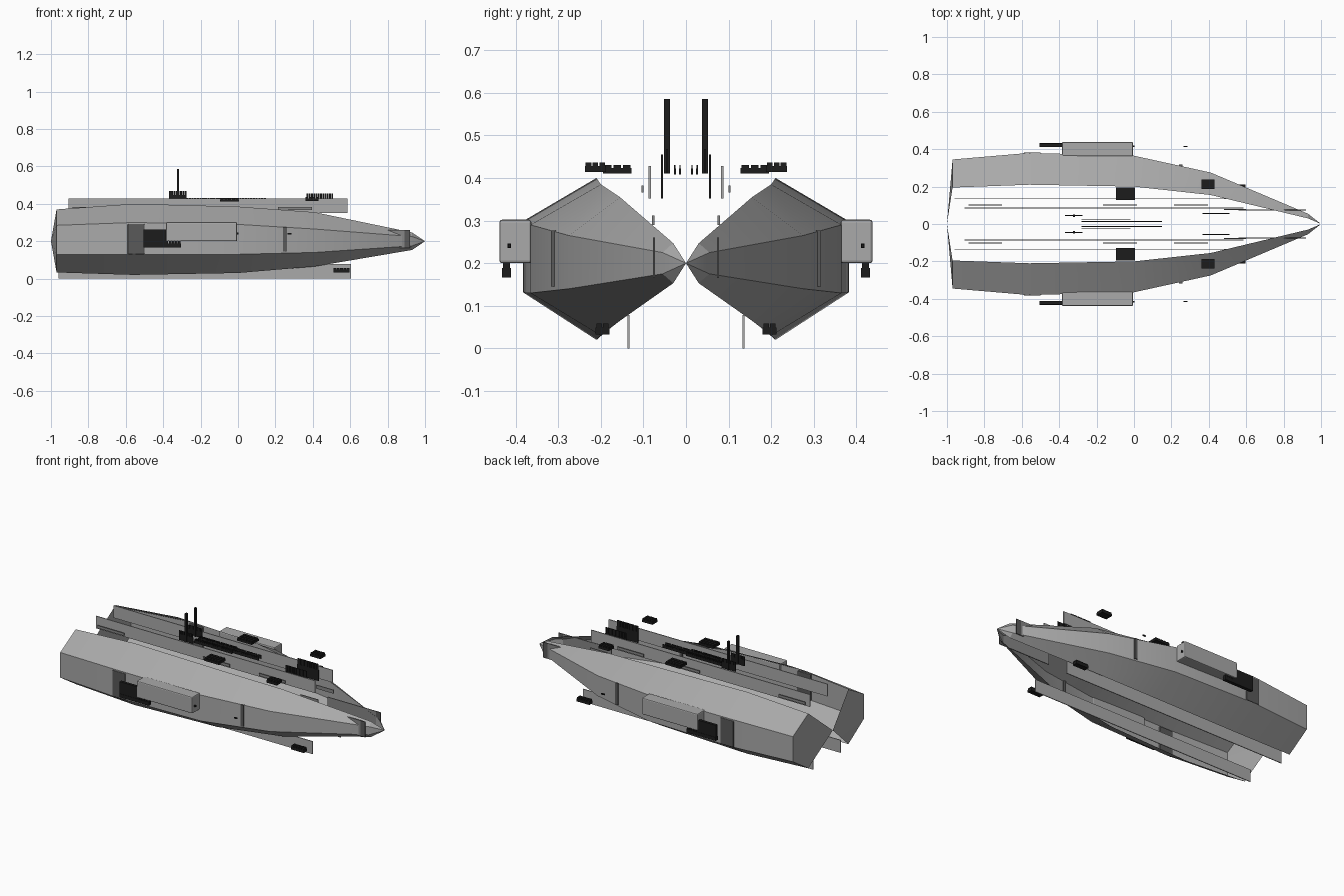
import bpy, bmesh, math

cube = bpy.data.objects.get("Cube")
if cube:
    bpy.data.objects.remove(cube, do_unlink=True)


def material(name, v):
    m = bpy.data.materials.new(name)
    m.use_nodes = True
    m.diffuse_color = (v, v, v, 1)
    m.node_tree.nodes["Principled BSDF"].inputs["Base Color"].default_value = (v, v, v, 1)
    return m


HULL = material("hull grey", 0.4)
MID = material("panel grey", 0.24)
DARK = material("dark grey", 0.1)
BLACK = material("black", 0.012)


def finish(name, bm, mat):
    me = bpy.data.meshes.new(name)
    bm.to_mesh(me)
    bm.free()
    me.materials.append(mat)
    ob = bpy.data.objects.new(name, me)
    bpy.context.collection.objects.link(ob)
    return ob


def add_box(bm, xs, ys, zs):
    """Box from ranges along each axis."""
    verts = bmesh.ops.create_cube(bm, size=1)["verts"]
    for v in verts:
        for i, (a, b) in enumerate((xs, ys, zs)):
            v.co[i] = (a + b) / 2 + v.co[i] * (b - a)


def pair(name, mat, xs, ys, zs, bevel=0.0):
    """A box and its mirror image across the centreline."""
    for side, s in (("left", 1), ("right", -1)):
        bm = bmesh.new()
        add_box(bm, xs, sorted((s * ys[0], s * ys[1])), zs)
        ob = finish(f"{name}_{side}", bm, mat)
        if bevel:
            mod = ob.modifiers.new("Bevel", "BEVEL")
            mod.width = bevel
            mod.segments = 2


def plate(name, mat, xs, y, zs, t=0.005):
    pair(name, mat, xs, (y - t / 2, y + t / 2), zs)


def ribbed(name, xs, ys, zs, count, across):
    """Black equipment block with a row of ribs along its top."""
    for side, s in (("left", 1), ("right", -1)):
        bm = bmesh.new()
        y0, y1 = sorted((s * ys[0], s * ys[1]))
        mid = zs[0] + (zs[1] - zs[0]) * 0.65
        add_box(bm, xs, (y0, y1), (zs[0], mid))
        dx = (xs[1] - xs[0]) / count
        dy = (y1 - y0) / across
        for i in range(count):
            for j in range(across):
                x, y = xs[0] + i * dx, y0 + j * dy
                add_box(bm, (x + dx * 0.1, x + dx * 0.9),
                        (y + dy * 0.1, y + dy * 0.9), (mid, zs[1]))
        finish(f"{name}_{side}", bm, BLACK)


# Hull sides: open shells, three faces around, closing to a point at each end
# station: x, outer y, inner y, top z, shoulder z, lower shoulder z, bottom z
STATIONS = [
    (-0.97, 0.345, 0.195, 0.37, 0.285, 0.13, 0.033),
    (-0.56, 0.38, 0.21, 0.40, 0.30, 0.13, 0.02),
    (0.0, 0.365, 0.20, 0.385, 0.29, 0.13, 0.03),
    (0.41, 0.275, 0.155, 0.355, 0.265, 0.14, 0.065),
    (0.93, 0.055, 0.03, 0.247, 0.225, 0.175, 0.153),
]
for side, s in (("left", 1), ("right", -1)):
    bm = bmesh.new()
    rings = []
    for x, yo, yi, zt, zu, zl, zb in STATIONS:
        rings.append([bm.verts.new((x, s * y, z))
                      for y, z in ((yi, zt), (yo, zu), (yo, zl), (yi, zb))])
    for a, b in zip(rings, rings[1:]):
        for i in range(3):
            bm.faces.new((a[i], a[i + 1], b[i + 1], b[i]))
    for ring, x in ((rings[0], -1), (rings[-1], 1)):
        tip = bm.verts.new((x, 0, 0.2))
        for i in range(3):
            bm.faces.new((ring[i], ring[i + 1], tip))
    bmesh.ops.recalc_face_normals(bm, faces=bm.faces)
    bm.faces.ensure_lookup_table()
    if bm.faces[1].normal.y * s < 0:
        bmesh.ops.reverse_faces(bm, faces=bm.faces)
    ob = finish(f"hull_{side}", bm, HULL)
    bpy.ops.object.select_all(action="DESELECT")
    ob.select_set(True)
    bpy.context.view_layer.objects.active = ob
    bpy.ops.object.shade_smooth_by_angle(angle=math.radians(20))

# Long keel and deck plates
plate("keel_plate", HULL, (-0.96, 0.605), 0.135, (0.0, 0.078))
plate("deck_plate", HULL, (-0.905, 0.585), 0.085, (0.352, 0.428))
for i, x in enumerate((-0.885, -0.165, 0.215)):
    plate(f"deck_strip_{i + 1}", MID, (x, x + 0.18), 0.102, (0.366, 0.382))

# Nose panels
plate("nose_panel", MID, (0.56, 0.89), 0.075, (0.165, 0.26))
plate("nose_panel_end", DARK, (0.89, 0.92), 0.075, (0.165, 0.26))
plate("nose_strip", MID, (0.48, 0.6), 0.077, (0.29, 0.312))

# Side pods with guns and sensors
pair("side_pod", HULL, (-0.385, -0.005), (0.363, 0.438), (0.2, 0.302), 0.006)
pair("side_gun", BLACK, (-0.505, -0.375), (0.413, 0.43), (0.178, 0.262))
ribbed("side_gun_rail", (-0.505, -0.305), (0.411, 0.432), (0.167, 0.2), 12, 1)
pair("pod_sensor", BLACK, (-0.006, 0.004), (0.411, 0.419), (0.236, 0.246))
pair("side_sensor", BLACK, (0.265, 0.285), (0.412, 0.418), (0.237, 0.245))

# Dark bands on the hull sides
pair("side_band", DARK, (-0.59, -0.5), (0.368, 0.383), (0.13, 0.292), 0.004)
pair("side_stripe", DARK, (0.24, 0.258), (0.304, 0.317), (0.145, 0.277))

# Turret blocks above and below
ribbed("deck_turret", (-0.095, 0.005), (0.128, 0.195), (0.411, 0.43), 5, 3)
ribbed("fore_turret", (0.36, 0.43), (0.188, 0.237), (0.414, 0.436), 4, 3)
ribbed("belly_turret", (0.51, 0.597), (0.18, 0.212), (0.033, 0.058), 5, 2)

# Centre deck lattice, masts and fore screen
ribbed("centre_lattice", (-0.28, 0.15), (0.012, 0.016), (0.408, 0.43), 30, 1)
ribbed("outer_lattice", (-0.28, -0.02), (0.024, 0.028), (0.408, 0.43), 18, 1)
ribbed("mast_base", (-0.37, -0.275), (0.042, 0.047), (0.41, 0.468), 8, 1)
pair("mast", BLACK, (-0.327, -0.315), (0.037, 0.052), (0.41, 0.585))
ribbed("fore_screen", (0.365, 0.51), (0.054, 0.059), (0.352, 0.455), 12, 1)
